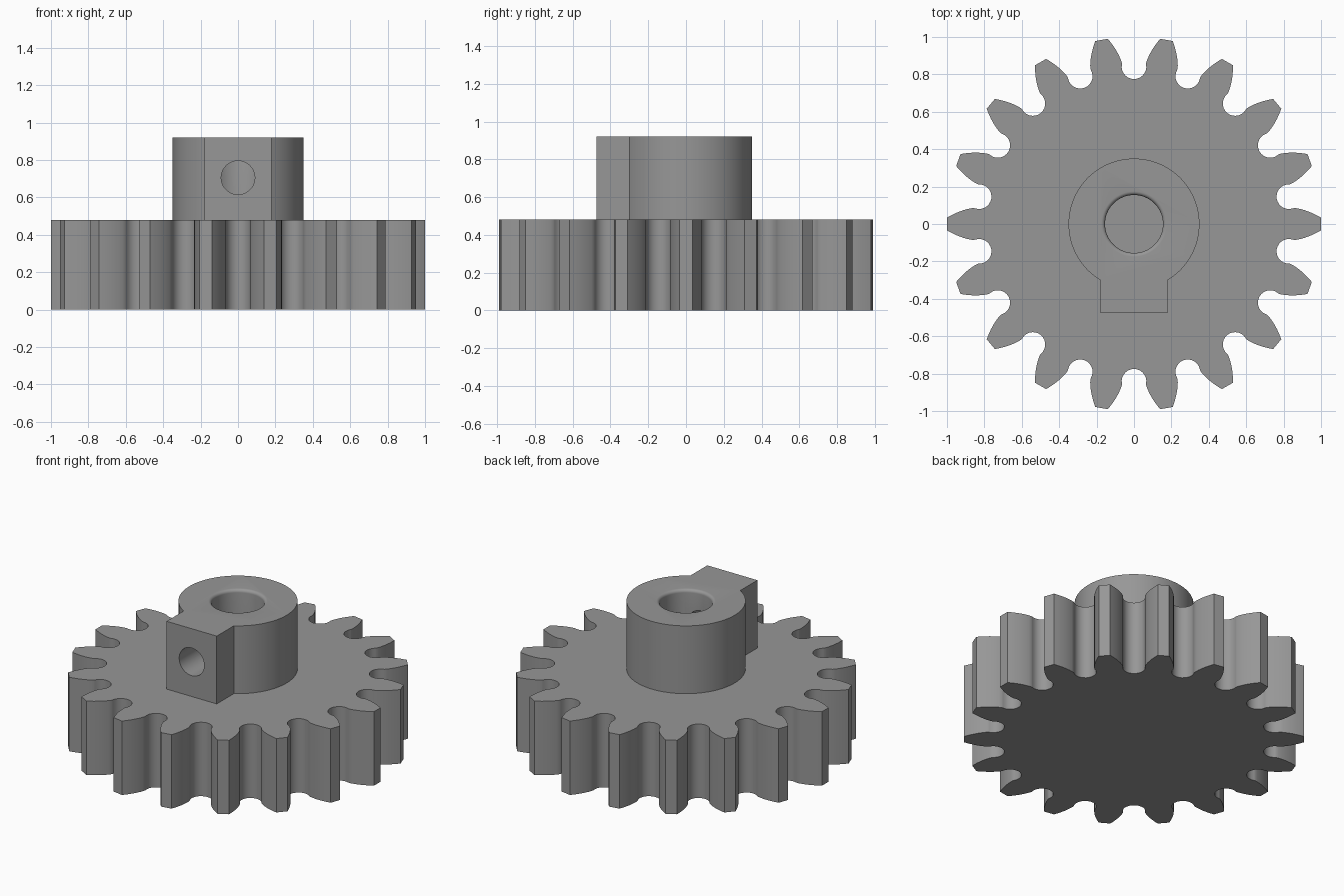
import bpy, bmesh, math
from mathutils import Matrix, Vector

if "Cube" in bpy.data.objects:
    bpy.data.objects.remove(bpy.data.objects["Cube"])

TEETH, TIP_R, PITCH_R = 18, 1.0, 0.9
BASE_R = PITCH_R * math.cos(math.radians(20))
GEAR_H, HUB_TOP, HUB_R = 0.48, 0.92, 0.35
BORE_R, ROUND = 0.155, 0.02

grey = bpy.data.materials.new("plain grey")
grey.diffuse_color = (0.31, 0.31, 0.31, 1)
grey.use_nodes = True
grey.node_tree.nodes["Principled BSDF"].inputs["Base Color"].default_value = grey.diffuse_color


def make_object(name, bm):
    bmesh.ops.recalc_face_normals(bm, faces=bm.faces)
    mesh = bpy.data.meshes.new(name)
    bm.to_mesh(mesh)
    bm.free()
    mesh.materials.append(grey)
    obj = bpy.data.objects.new(name, mesh)
    bpy.context.collection.objects.link(obj)
    return obj


def prism(name, outline, z0, z1):
    bm = bmesh.new()
    face = bm.faces.new([bm.verts.new((x, y, z0)) for x, y in outline])
    ext = bmesh.ops.extrude_face_region(bm, geom=[face])
    top = [v for v in ext["geom"] if isinstance(v, bmesh.types.BMVert)]
    bmesh.ops.translate(bm, verts=top, vec=(0, 0, z1 - z0))
    return make_object(name, bm)


def smooth(obj):
    bpy.ops.object.select_all(action='DESELECT')
    obj.select_set(True)
    bpy.context.view_layer.objects.active = obj
    bpy.ops.object.shade_smooth_by_angle(angle=math.radians(25))


def cut(obj, cutter):
    mod = obj.modifiers.new("cut", 'BOOLEAN')
    mod.operation, mod.object, mod.solver = 'DIFFERENCE', cutter, 'EXACT'
    bpy.context.view_layer.objects.active = obj
    bpy.ops.object.modifier_apply(modifier=mod.name)
    bpy.data.objects.remove(cutter)


# Gear wheel: involute flanks with round gap floors
def inv(a):
    return math.tan(a) - a


def half_angle(r):
    return math.pi / (2 * TEETH) + inv(math.radians(20)) - inv(math.acos(BASE_R / r))


radii = [0.862 + (TIP_R - 0.862) * i / 8 for i in range(9)]
flank = [Vector((r * math.cos(half_angle(r)), r * math.sin(half_angle(r)))) for r in radii]
tooth = [Vector((p.x, -p.y)) for p in flank] + flank[::-1]
gap_turn = Matrix.Rotation(math.pi / TEETH, 2)
gap = []
for i in range(15):
    a = math.radians(-100 + 200 * i / 14)
    gap.append(gap_turn @ Vector((0.841 - 0.066 * math.cos(a), 0.066 * math.sin(a))))
outline = []
for k in range(TEETH):
    turn = Matrix.Rotation(2 * math.pi * k / TEETH, 2)
    outline += [turn @ p for p in tooth + gap]
gear = prism("gear_wheel", outline, 0, GEAR_H)

# Hub with square boss at the front
BOSS_X, BOSS_Y = 0.18, -0.475
start = math.asin(BOSS_X / HUB_R) - math.pi / 2
sweep = 2 * math.pi - 2 * math.asin(BOSS_X / HUB_R)
hub_line = [(HUB_R * math.cos(start + sweep * i / 80), HUB_R * math.sin(start + sweep * i / 80))
            for i in range(81)]
hub_line += [(-BOSS_X, BOSS_Y), (BOSS_X, BOSS_Y)]
hub = prism("hub", hub_line, GEAR_H, HUB_TOP)

# Shaft bore with rounded rim
bore = [(0, GEAR_H - 0.1), (BORE_R, GEAR_H - 0.1)]
for i in range(7):
    a = math.pi / 2 * i / 6
    bore.append((BORE_R + ROUND * (1 - math.cos(a)), HUB_TOP - ROUND + ROUND * math.sin(a)))
bore += [(BORE_R + ROUND, HUB_TOP + 0.1), (0, HUB_TOP + 0.1)]
bm = bmesh.new()
verts = [bm.verts.new((r, 0, z)) for r, z in bore]
edges = [bm.edges.new(pair) for pair in zip(verts, verts[1:])]
bmesh.ops.spin(bm, geom=verts + edges, cent=(0, 0, 0), axis=(0, 0, 1),
               angle=2 * math.pi, steps=64)
bmesh.ops.remove_doubles(bm, verts=bm.verts, dist=1e-5)
cut(hub, make_object("bore_cutter", bm))

# Set screw hole from the boss face into the bore
bm = bmesh.new()
bmesh.ops.create_cone(bm, cap_ends=True, segments=40, radius1=0.09, radius2=0.09, depth=0.6,
                      matrix=Matrix.Translation((0, -0.35, 0.705)) @ Matrix.Rotation(math.pi / 2, 4, 'X'))
cut(hub, make_object("screw_cutter", bm))

for part in (gear, hub):
    smooth(part)
